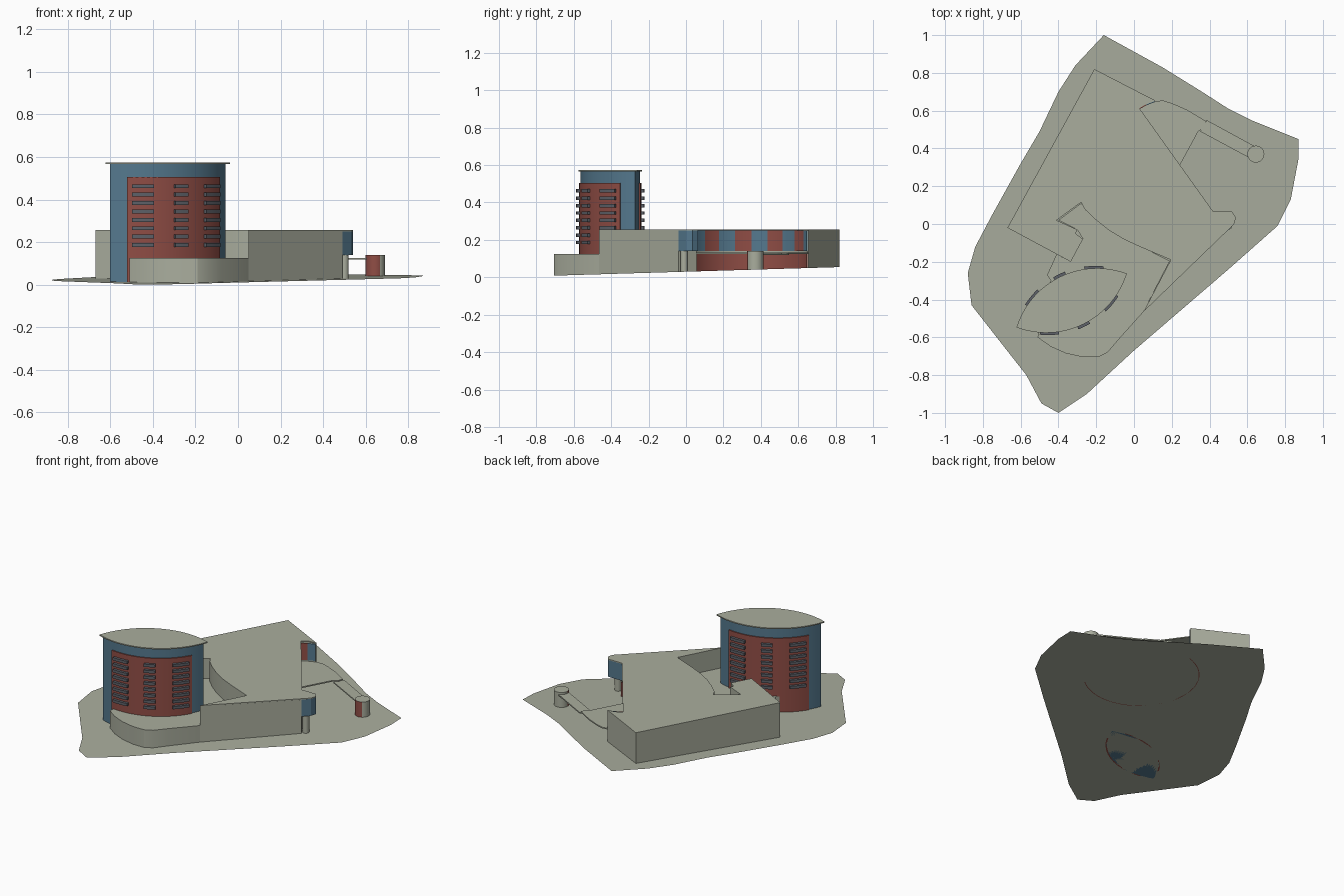
import bpy, bmesh, math
from mathutils import Vector

cube = bpy.data.objects.get("Cube")
if cube:
    bpy.data.objects.remove(cube, do_unlink=True)


def material(name, rgb):
    m = bpy.data.materials.new(name)
    m.use_nodes = True
    m.diffuse_color = (*rgb, 1)
    m.node_tree.nodes["Principled BSDF"].inputs["Base Color"].default_value = (*rgb, 1)
    return m


STONE = material("pale_stone", (.40, .42, .34))
BLUE = material("blue_cladding", (.09, .19, .27))
RED = material("red_brick", (.28, .075, .06))
SLATE = material("dark_slate", (.11, .12, .14))


def ground(x, y):
    return .03 + .03 * y


def polar(c, r, a0, a1, n=24):
    """Points of a circular arc, angles in degrees."""
    angles = [math.radians(a0 + (a1 - a0) * i / n) for i in range(n + 1)]
    return [(c[0] + r * math.cos(a), c[1] + r * math.sin(a)) for a in angles]


def sector(c, r0, r1, a0, a1, n=8):
    """Curved plate outline between two radii."""
    return polar(c, r0, a0, a1, n) + polar(c, r1, a1, a0, n)


def build(name, mat, prisms):
    """Extrude outlines (outline, bottom, top); bottom None follows the ground."""
    bm = bmesh.new()
    for outline, z0, z1 in prisms:
        low = [bm.verts.new((x, y, ground(x, y) if z0 is None else z0)) for x, y in outline]
        top = [bm.verts.new((x, y, z1)) for x, y in outline]
        bm.faces.new(low[::-1])
        bm.faces.new(top)
        for i in range(len(low)):
            j = (i + 1) % len(low)
            bm.faces.new((low[i], low[j], top[j], top[i]))
    bmesh.ops.recalc_face_normals(bm, faces=bm.faces)
    return finish(name, mat, bm)


def finish(name, mat, bm):
    mesh = bpy.data.meshes.new(name)
    bm.to_mesh(mesh)
    bm.free()
    mesh.materials.append(mat)
    ob = bpy.data.objects.new(name, mesh)
    bpy.context.collection.objects.link(ob)
    bpy.ops.object.select_all(action='DESELECT')
    ob.select_set(True)
    bpy.context.view_layer.objects.active = ob
    bpy.ops.object.shade_smooth_by_angle(angle=math.radians(25))
    return ob


# Sloping site
site = [(-.16, 1), (-.31, .84), (-.4, .7), (-.5, .49), (-.6, .32), (-.75, .05),
        (-.84, -.12), (-.88, -.26), (-.86, -.43), (-.68, -.66), (-.57, -.8),
        (-.49, -.95), (-.4, -1), (-.25, -.9), (0, -.67), (.5, -.24), (.76, -.01),
        (.83, .13), (.87, .34), (.87, .45), (.62, .55), (.5, .61), (.36, .7),
        (.15, .83)]
bm = bmesh.new()
bm.faces.new([bm.verts.new((x, y, ground(x, y))) for x, y in site])
finish("site_ground", STONE, bm)

# Main block with a concave entrance court
COURT, COURT_R = (.21, .32), .345
ROOF_UNDER, ROOF_TOP, FLOOR = .25, .256, .14
west = [(.11, .655), (-.21, .82), (-.67, -.02), (-.335, -.2), (-.27, -.08),
        (-.31, -.05), (-.3, -.03), (-.41, .02), (-.28, .115), (-.26, .077),
        (-.2, .02), (-.13, -.035), (-.05, -.083), (.03, -.12), (.195, -.19),
        (.05, -.465)]
tip = [(.49, -.04), (.53, 0), (.54, .035), (.52, .065), (.42, .065)]
build("main_block", STONE,
      [(west + [tip[0]] + polar(COURT, COURT_R, 310, 107, 40), None, ROOF_UNDER)])
build("main_roof", STONE,
      [(west + tip[1:] + [(.02, .625), (.06, .648)], ROOF_UNDER, ROOF_TOP)])
build("overhanging_corner", BLUE, [(tip, FLOOR, ROOF_UNDER)])
build("corner_column", STONE, [(polar((.5, -.01), .02, 0, 345, 23), None, FLOOR)])

# Court walls: alternating panels above, brick below
panels = {BLUE: [], RED: []}
for k in range(14):
    a = 100 + 15 * k
    plate = sector(COURT, COURT_R, COURT_R - .005, max(a, 107), a + 15)
    panels[RED if k % 2 else BLUE].append((plate, FLOOR, ROOF_UNDER))
build("court_blue_panels", BLUE, panels[BLUE])
build("court_red_panels", RED, panels[RED])
build("court_lower_wall", RED,
      [(sector(COURT, COURT_R, COURT_R - .005, 107, 310, 40), None, .125)])

# Entrance canopy, walkway and round pavilion
canopy = polar(COURT, COURT_R - .003, 250, 107, 24) + [
    (.15, .655), (.2, .64), (.28, .605), (.38, .545), (.37, .51), (.34, .49), (.245, .315)]
build("entrance_canopy", STONE, [(canopy, .125, .133)])
END = (.645, .37)
walk = [(.385, .55), (.35, .49)] + polar(END, .034, 241, 421, 12)
build("walkway_roof", STONE, [(walk, .118, .126)])
drum = build("round_pavilion", STONE, [(polar(END, .045, 0, 345, 23), None, .14)])
drum.data.materials.append(RED)
for f in drum.data.polygons:
    if f.normal.dot(Vector((-.5, -.85, 0))) > .5:
        f.material_index = 1

# Low podium with rounded front
build("low_podium", STONE, [([
    (-.51, -.6), (-.44, -.65), (-.36, -.685), (-.27, -.705), (-.19, -.705),
    (-.14, -.68), (-.08, -.61), (.05, -.465), (.19, -.195), (.03, -.115),
    (-.13, -.03), (-.28, .11), (-.4, .02), (-.3, -.03), (-.27, -.08),
    (-.335, -.2), (-.41, -.16), (-.46, -.27), (-.44, -.3), (-.48, -.36)], None, .125)])

# Lens-shaped tower: two facing arcs
MID, TURN, HALF, SAG = Vector((-.33, -.405)), 26, .325, .14
RADIUS = (HALF ** 2 + SAG ** 2) / (2 * SAG)
SPAN = math.degrees(2 * math.atan(SAG / HALF))


def side(scale, facing):
    """Centre and radius of the arc facing the given direction."""
    a = math.radians(facing)
    c = MID - Vector((math.cos(a), math.sin(a))) * (RADIUS - SAG) * scale
    return c, RADIUS * scale


FACINGS = (TURN + 270, TURN + 90)


def lens(scale):
    pts = []
    for d in FACINGS:
        pts += polar(*side(scale, d), d - SPAN, d + SPAN)[:-1]
    return pts


BODY = .93
build("tower_body", BLUE, [(lens(BODY), None, .566)])
build("tower_roof", STONE, [(lens(1), .566, .573)])

# Brick faces and rows of window slats on both sides
brick, slats = [], []
for d in FACINGS:
    c, r = side(BODY, d)
    brick.append((sector(c, r - .002, r + .007, d - SPAN * .75, d + SPAN * .75, 20), None, .505))
    for offset, width in ((-25, 13.5), (0, 9), (25, 13.5)):
        plan = sector(c, r, r + .024, d + offset - width / 2, d + offset + width / 2, 3)
        for row in range(8):
            z = .177 + row * .0395
            slats.append((plan, z, z + .018))
build("tower_brick_faces", RED, brick)
build("tower_window_slats", SLATE, slats)
